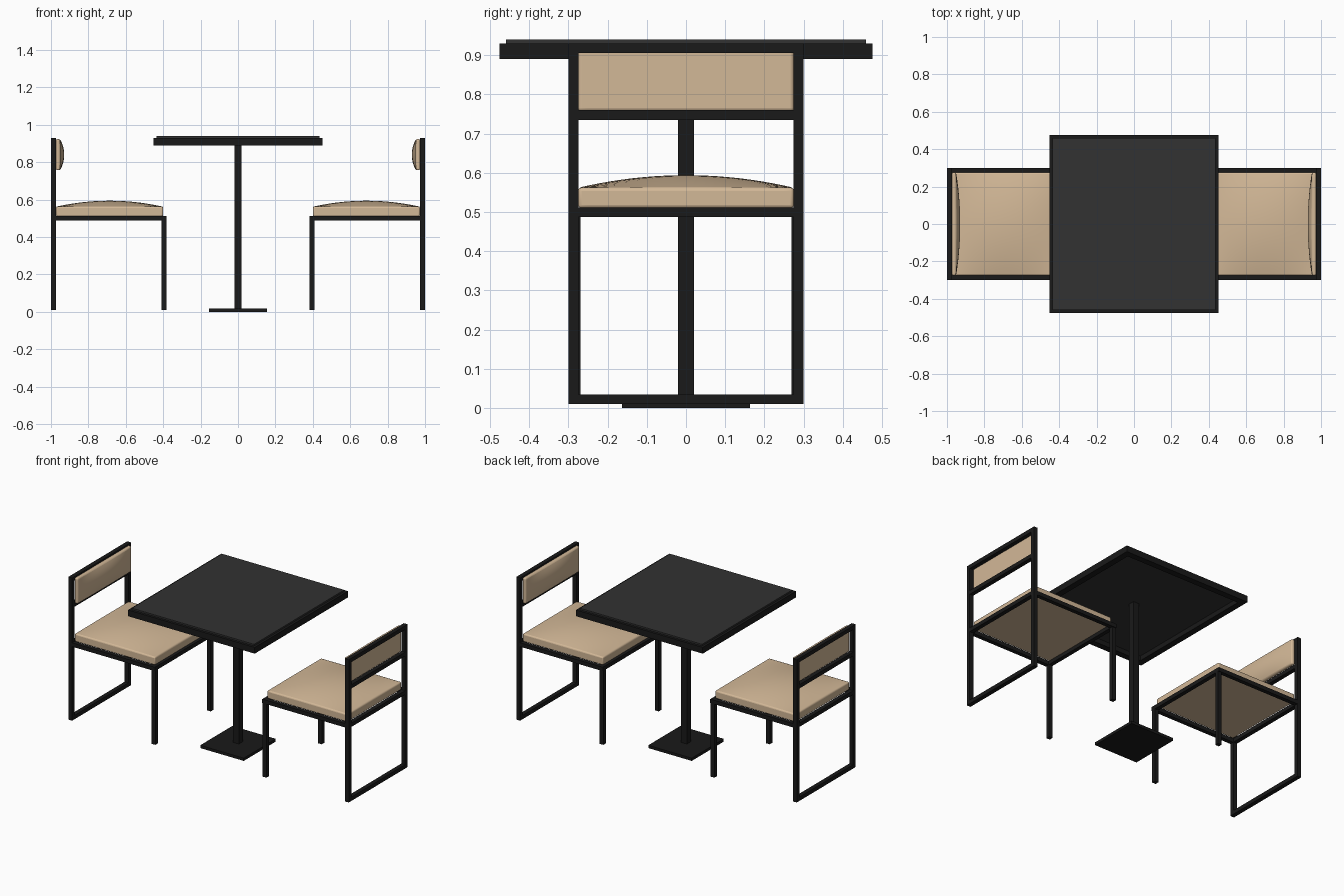
import bpy, bmesh
from mathutils import Matrix, Vector

if "Cube" in bpy.data.objects:
    bpy.data.objects.remove(bpy.data.objects["Cube"])


def material(name, rgb):
    m = bpy.data.materials.new(name)
    m.diffuse_color = (*rgb, 1)
    m.use_nodes = True
    m.node_tree.nodes["Principled BSDF"].inputs["Base Color"].default_value = m.diffuse_color
    return m


BLACK = material("black_metal", (0.01, 0.01, 0.01))
PANEL = material("dark_panel", (0.032, 0.032, 0.032))
TAN = material("tan_fabric", (0.65, 0.48, 0.31))


def finish(name, bm, mat):
    bmesh.ops.recalc_face_normals(bm, faces=bm.faces)
    me = bpy.data.meshes.new(name)
    bm.to_mesh(me)
    bm.free()
    me.materials.append(mat)
    ob = bpy.data.objects.new(name, me)
    bpy.context.collection.objects.link(ob)
    return ob


def boxes(name, spans, mat):
    """One object from boxes given as (x0, x1, y0, y1, z0, z1)."""
    bm = bmesh.new()
    for x0, x1, y0, y1, z0, z1 in spans:
        mid = Vector((x0 + x1, y0 + y1, z0 + z1)) / 2
        bmesh.ops.create_cube(bm, size=1, matrix=Matrix.Translation(mid)
                              @ Matrix.Diagonal((abs(x1 - x0), y1 - y0, z1 - z0, 1)))
    return finish(name, bm, mat)


def cushion(name, w, d, edge, dome, matrix):
    """Flat-backed pad, w by d, thickness edge at the rim, domed in the middle."""
    bm = bmesh.new()
    bmesh.ops.create_grid(bm, x_segments=20, y_segments=20, size=1)
    ext = bmesh.ops.extrude_face_region(bm, geom=bm.faces[:], use_keep_orig=True)
    top = {v for v in ext["geom"] if isinstance(v, bmesh.types.BMVert)}
    for v in bm.verts:
        u, t = v.co.x, v.co.y
        z = edge + dome * (1 - u * u) * (1 - t * t) if v in top else 0
        v.co = (u * w / 2, t * d / 2, z)
    bmesh.ops.transform(bm, matrix=matrix, verts=bm.verts)
    ob = finish(name, bm, TAN)
    bev = ob.modifiers.new("soft_edges", "BEVEL")
    bev.width, bev.segments = 0.008, 3
    bev.limit_method, bev.angle_limit = "ANGLE", 0.8
    bpy.context.view_layer.objects.active = ob
    ob.select_set(True)
    bpy.ops.object.shade_smooth_by_angle(angle=0.7)
    ob.select_set(False)


# Table: rim frame, raised panel, pole and foot plate
X, Y, R = 0.452, 0.475, 0.04
boxes("table_rim", [(-X, X, s * (Y - R / 2) - R / 2, s * (Y - R / 2) + R / 2, 0.89, 0.93) for s in (-1, 1)]
      + [(s * (X - R / 2) - R / 2, s * (X - R / 2) + R / 2, R - Y, Y - R, 0.89, 0.93) for s in (-1, 1)], BLACK)
boxes("table_panel", [(-0.436, 0.436, -0.459, 0.459, 0.92, 0.94)], PANEL)
boxes("table_pole", [(-0.02, 0.02, -0.02, 0.02, 0.015, 0.92)], BLACK)
boxes("table_base", [(-0.155, 0.155, -0.163, 0.163, 0, 0.018)], BLACK)

# Two chairs facing the table
for side, s in (("left", -1), ("right", 1)):
    back = (s * 0.973, s * 1.0)
    front = (s * 0.383, s * 0.409)
    # back loop: two posts and four crossbars
    boxes(side + "_back_frame",
          [(*back, y, y + 0.026, 0.01, 0.93) for y in (-0.3, 0.274)]
          + [(*back, -0.274, 0.274, z, z + 0.025) for z in (0.01, 0.487, 0.735, 0.905)], BLACK)
    boxes(side + "_front_legs",
          [(*front, y, y + 0.026, 0.01, 0.487) for y in (-0.295, 0.269)], BLACK)
    # seat frame: side rails and front rail
    boxes(side + "_seat_rails",
          [(s * 0.383, s * 0.973, y, y + 0.026, 0.487, 0.512) for y in (-0.3, 0.274)]
          + [(*front, -0.274, 0.274, 0.487, 0.512)], BLACK)
    cushion(side + "_seat", 0.573, 0.55, 0.052, 0.032,
            Matrix.Translation((s * 0.6865, 0, 0.51)))
    # back pad bulges towards the table
    cushion(side + "_back_pad", 0.166, 0.55, 0.023, 0.022,
            Matrix.Translation((s * 0.974, 0, 0.84)) @ Matrix.Rotation(-s * 1.5707963, 4, "Y"))
